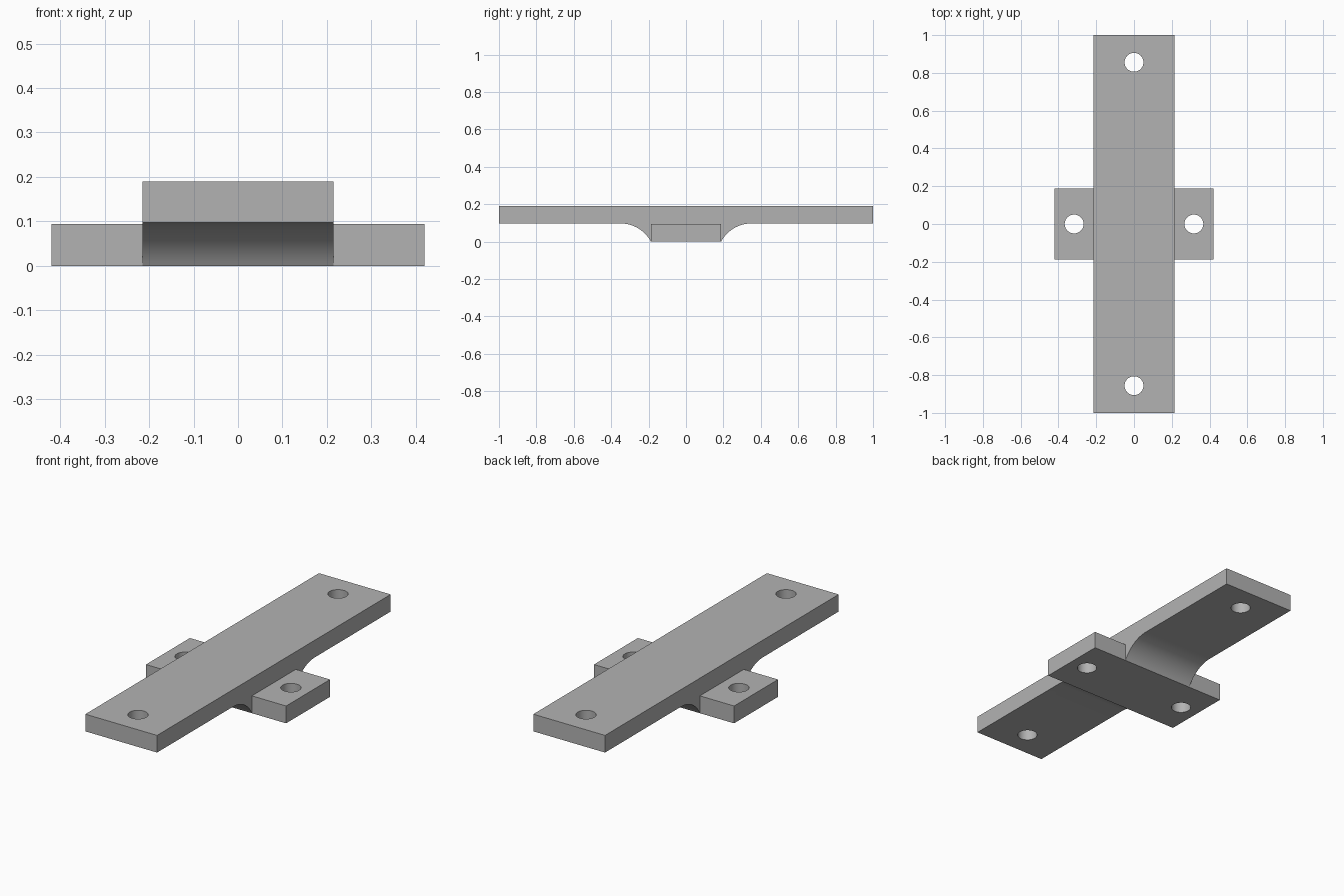
import bpy, bmesh
from math import asin, sin, cos, pi
from mathutils import Matrix

if "Cube" in bpy.data.objects:
    bpy.data.objects.remove(bpy.data.objects["Cube"], do_unlink=True)

HALF_LEN, HALF_WIDTH, TOP, UNDER = 1.0, 0.215, 0.19, 0.097   # crossbar
FOOT_X, FOOT_Y, FOOT_TOP = 0.42, 0.188, 0.094                # mounting foot
FILLET_Y, HOLE_R = 0.35, 0.05

grey = bpy.data.materials.new("plain grey")
grey.use_nodes = True
colour = (0.45, 0.45, 0.45, 1)
grey.diffuse_color = colour
grey.node_tree.nodes["Principled BSDF"].inputs["Base Color"].default_value = colour


def make_object(name, bm):
    bmesh.ops.recalc_face_normals(bm, faces=bm.faces)
    mesh = bpy.data.meshes.new(name)
    bm.to_mesh(mesh)
    bm.free()
    mesh.materials.append(grey)
    obj = bpy.data.objects.new(name, mesh)
    bpy.context.collection.objects.link(obj)
    return obj


def extrude_profile(name, points, half_x):
    """Side profile in y and z, extruded across x."""
    bm = bmesh.new()
    face = bm.faces.new([bm.verts.new((-half_x, y, z)) for y, z in points])
    out = bmesh.ops.extrude_face_region(bm, geom=[face])["geom"]
    moved = [v for v in out if isinstance(v, bmesh.types.BMVert)]
    bmesh.ops.translate(bm, verts=moved, vec=(2 * half_x, 0, 0))
    return make_object(name, bm)


def combine(target, tool, operation):
    mod = target.modifiers.new(operation.title(), "BOOLEAN")
    mod.operation, mod.solver, mod.object = operation, "EXACT", tool
    bpy.context.view_layer.objects.active = target
    bpy.ops.object.modifier_apply(modifier=mod.name)
    bpy.data.objects.remove(tool, do_unlink=True)


# Crossbar: half profile with a concave arc from the foot up to the underside
run = FILLET_Y - FOOT_Y
radius = (run ** 2 + UNDER ** 2) / (2 * UNDER)
sweep = asin(run / radius)
steps = 16
half = []
for i in range(steps + 1):
    a = sweep * (1 - i / steps)
    half.append((FILLET_Y - radius * sin(a), UNDER - radius + radius * cos(a)))
half[0] = (FOOT_Y, 0)
half += [(HALF_LEN, UNDER), (HALF_LEN, TOP)]
profile = half + [(-y, z) for y, z in reversed(half)]
bracket = extrude_profile("cross_bracket", profile, HALF_WIDTH)

# Foot: block whose ends stick out as side tabs
foot = extrude_profile("foot", [(-FOOT_Y, 0), (FOOT_Y, 0), (FOOT_Y, FOOT_TOP),
                                (-FOOT_Y, FOOT_TOP)], FOOT_X)
combine(bracket, foot, "UNION")

# Screw holes: two through the bar ends, two through the tabs
bm = bmesh.new()
for x, y in ((0, 0.856), (0, -0.856), (0.317, 0), (-0.317, 0)):
    bmesh.ops.create_cone(bm, cap_ends=True, segments=48, radius1=HOLE_R,
                          radius2=HOLE_R, depth=1,
                          matrix=Matrix.Translation((x, y, 0)))
combine(bracket, make_object("hole_cutter", bm), "DIFFERENCE")

# Smooth arcs, crisp edges
bpy.ops.object.select_all(action="DESELECT")
bracket.select_set(True)
bpy.context.view_layer.objects.active = bracket
bpy.ops.object.shade_smooth_by_angle(angle=pi / 6)
